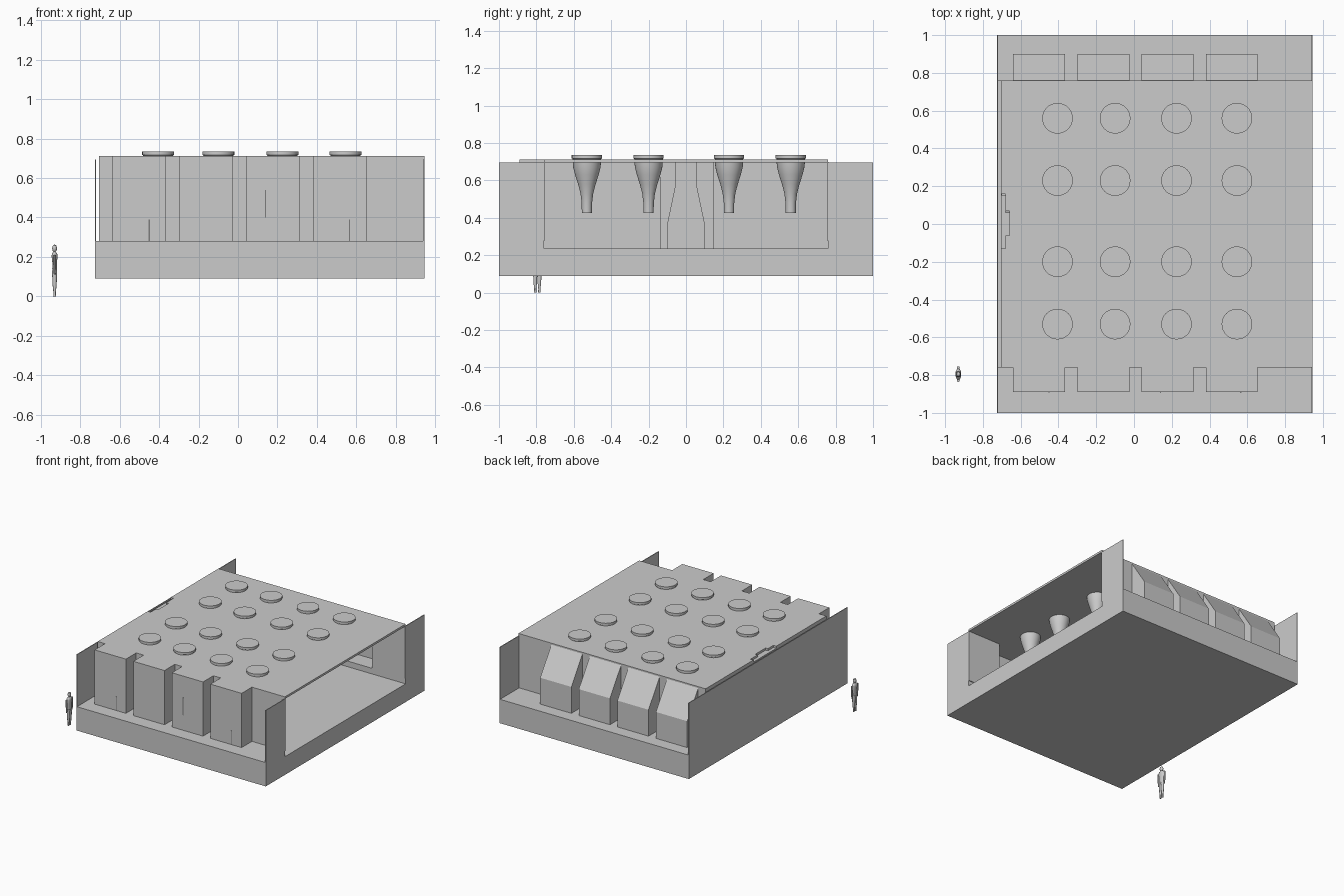
import bpy, bmesh, math
from mathutils import Vector

cube = bpy.data.objects.get("Cube")
if cube:
    bpy.data.objects.remove(cube)


def material(name, value):
    m = bpy.data.materials.new(name)
    m.use_nodes = True
    color = (value, value, value, 1)
    m.diffuse_color = color
    m.node_tree.nodes["Principled BSDF"].inputs["Base Color"].default_value = color
    return m


GREY = material("plain grey", 0.6)
SHADE = material("dark grey", 0.2)


def add_object(name, bm, mat=GREY):
    bmesh.ops.recalc_face_normals(bm, faces=bm.faces)
    mesh = bpy.data.meshes.new(name)
    bm.to_mesh(mesh)
    bm.free()
    mesh.materials.append(mat)
    ob = bpy.data.objects.new(name, mesh)
    bpy.context.collection.objects.link(ob)
    return ob


def prism(name, points, offset, mat=GREY):
    """Closed solid from a planar outline pushed along an offset."""
    bm = bmesh.new()
    face = bm.faces.new([bm.verts.new(p) for p in points])
    new = bmesh.ops.extrude_face_region(bm, geom=[face])["geom"]
    verts = [v for v in new if isinstance(v, bmesh.types.BMVert)]
    bmesh.ops.translate(bm, verts=verts, vec=Vector(offset))
    return add_object(name, bm, mat)


def box(name, x0, x1, y0, y1, z0, z1, mat=GREY):
    outline = [(x0, y0, z0), (x1, y0, z0), (x1, y1, z0), (x0, y1, z0)]
    return prism(name, outline, (0, 0, z1 - z0), mat)


def lathe(name, profile, x, y, segments=32, squash=1.0):
    """Solid of revolution from (radius, z) pairs, squashed along x."""
    bm = bmesh.new()
    rings = []
    for r, z in profile:
        ring = []
        for i in range(segments):
            a = math.tau * i / segments
            ring.append(bm.verts.new((x + squash * r * math.cos(a), y + r * math.sin(a), z)))
        rings.append(ring)
    for low, high in zip(rings, rings[1:]):
        for i in range(segments):
            j = (i + 1) % segments
            bm.faces.new((low[i], low[j], high[j], high[i]))
    bm.faces.new(rings[0])
    bm.faces.new(rings[-1])
    ob = add_object(name, bm)
    for o in bpy.context.selected_objects:
        o.select_set(False)
    bpy.context.view_layer.objects.active = ob
    ob.select_set(True)
    bpy.ops.object.shade_smooth_by_angle(angle=math.radians(40))
    return ob


# Main extents
LEFT, RIGHT = -0.725, 0.945
INNER = 0.76
BOTTOM, FLOOR, GROUND, WALL_TOP, ROOF = 0.09, 0.235, 0.28, 0.695, 0.712
WALL_X = -0.705
T = 0.006
bays = [(-0.64 + 0.34 * i, -0.365 + 0.34 * i) for i in range(4)]

# Ground block, raised strips outside the hall and cut earth walls
box("ground_base", LEFT, RIGHT, -1, 1, BOTTOM, FLOOR)
for side, name in ((-1, "front"), (1, "back")):
    y0, y1 = sorted((side * INNER, side))
    box(name + "_ground_strip", LEFT, RIGHT, y0, y1, FLOOR, GROUND)
    box(name + "_section_wall", RIGHT - T, RIGHT, y0, y1, GROUND, WALL_TOP)
box("side_earth_wall", LEFT, LEFT + T, -1, 1, FLOOR, WALL_TOP)

# Hall side wall with its recessed panel and tapering chimney
box("hall_side_wall", WALL_X, WALL_X + T, -INNER, INNER, FLOOR, WALL_TOP)
box("fireplace_panel", WALL_X, -0.68, -0.14, 0.15, FLOOR, WALL_TOP)
half = [(0.1, FLOOR), (0.1, 0.37), (0.06, 0.56), (0.06, WALL_TOP)]
outline = half + [(-y, z) for y, z in reversed(half)]
prism("chimney", [(-0.68, y, z) for y, z in outline], (0.02, 0, 0))
box("hearth", -0.66, -0.652, -0.08, 0.08, FLOOR, 0.33)

# Side wall doors
box("low_side_door", WALL_X + T, WALL_X + 0.014, 0.46, 0.56, FLOOR, 0.39)
box("tall_side_door", WALL_X + T, WALL_X + 0.014, -0.54, -0.42, 0.25, 0.54)

# Front wall folds out around each hollow bay
path = [(WALL_X, -INNER)]
for x0, x1 in bays:
    path += [(x0, -INNER), (x0, -0.89), (x1, -0.89), (x1, -INNER)]
path.append((RIGHT, -INNER))
bm = bmesh.new()
columns = [[bm.verts.new((x, y, z)) for z in (GROUND, WALL_TOP)] for x, y in path]
for a, b in zip(columns, columns[1:]):
    bm.faces.new((a[0], b[0], b[1], a[1]))
wall = add_object("front_bay_wall", bm)
mod = wall.modifiers.new("thickness", "SOLIDIFY")
mod.thickness = T

# Back wall pieces between the bays
edges = [WALL_X] + [x for bay in bays for x in bay] + [RIGHT]
for x0, x1 in zip(edges[::2], edges[1::2]):
    box("back_wall_piece", x0, x1, INNER - T, INNER, GROUND, WALL_TOP)

# Back bays: hollow, with steep sloping tops
for x0, x1 in bays:
    profile = [(INNER, GROUND), (0.9, GROUND), (0.9, 0.49), (INNER, 0.7)]
    for x in (x0, x1 - T):
        prism("back_bay_cheek", [(x, y, z) for y, z in profile], (T, 0, 0))
    box("back_bay_front", x0, x1, 0.9 - T, 0.9, GROUND, 0.49)
    slope = [(x0, 0.9, 0.49), (x1, 0.9, 0.49), (x1, INNER, 0.7), (x0, INNER, 0.7)]
    prism("back_bay_slope", slope, (0, -T, -T))

# Narrow slits in the front bays
for x, z0, z1 in ((-0.45, GROUND, 0.39), (0.14, 0.4, 0.54), (0.565, GROUND, 0.39)):
    box("front_slit", x - 0.003, x + 0.003, -0.892, -0.889, z0, z1, SHADE)

# Roof slab: comb front edge and stepped notch over the chimney
outline = path + [(RIGHT, INNER), (WALL_X, INNER), (WALL_X, 0.16), (-0.68, 0.16),
                  (-0.68, 0.07), (-0.66, 0.07), (-0.66, -0.06), (-0.68, -0.06),
                  (-0.68, -0.13), (WALL_X, -0.13)]
prism("roof_slab", [(x, y, WALL_TOP) for x, y in outline], (0, 0, ROOF - WALL_TOP))

# Funnel skylights hanging through the roof
funnel = [(0.027, 0.425), (0.028, 0.48), (0.034, 0.53), (0.047, 0.58),
          (0.063, 0.63), (0.073, 0.67), (0.076, 0.7)]
cap = [(0.076, 0.7), (0.076, 0.715), (0.081, 0.718), (0.081, 0.735)]
for x in (-0.405, -0.1, 0.225, 0.545):
    for y in (-0.53, -0.2, 0.23, 0.56):
        lathe("skylight_funnel", funnel, x, y)
        lathe("skylight_cap", cap, x, y)

# Standing figure beside the block
PX, PY = -0.93, -0.795
lathe("figure_head", [(0.004, 0.224), (0.013, 0.232), (0.016, 0.245), (0.011, 0.258),
                      (0.003, 0.262)], PX, PY, 12, 0.8)
lathe("figure_torso", [(0.02, 0.115), (0.024, 0.14), (0.023, 0.17), (0.031, 0.205),
                       (0.026, 0.218), (0.008, 0.228)], PX, PY, 12, 0.5)
for s in (-1, 1):
    lathe("figure_leg", [(0.007, 0), (0.006, 0.02), (0.01, 0.055), (0.012, 0.1),
                         (0.013, 0.13)], PX, PY + s * 0.011, 10)
    arm = lathe("figure_arm", [(0.004, 0.11), (0.006, 0.14), (0.008, 0.18),
                               (0.008, 0.21)], PX, PY + s * 0.034, 8)
